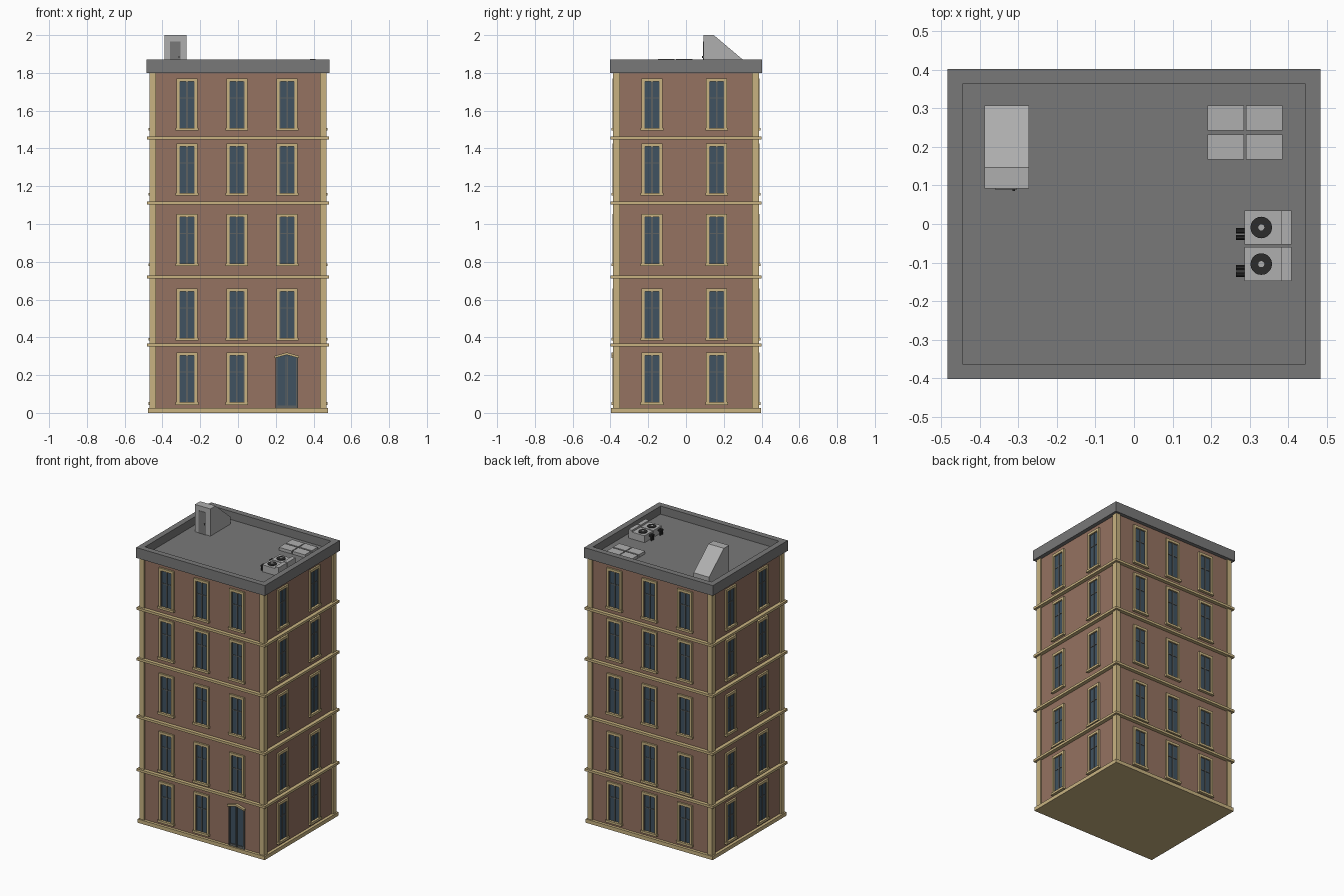
import bpy, bmesh, math
from mathutils import Matrix, Vector

if "Cube" in bpy.data.objects:
    bpy.data.objects.remove(bpy.data.objects["Cube"])


def material(name, rgb):
    m = bpy.data.materials.new(name)
    m.diffuse_color = (*rgb, 1)
    m.use_nodes = True
    m.node_tree.nodes["Principled BSDF"].inputs["Base Color"].default_value = m.diffuse_color
    return m


BRICK = material("brick", (0.30, 0.17, 0.12))
STONE = material("stone", (0.58, 0.45, 0.22))
GLASS = material("glass", (0.05, 0.085, 0.12))
BAR = material("window_bar", (0.11, 0.12, 0.12))
ROOF = material("roof_grey", (0.19, 0.19, 0.19))
METAL = material("light_grey", (0.43, 0.43, 0.43))
DARK = material("dark", (0.025, 0.025, 0.025))
ID = Matrix.Identity(4)


def box(bm, x0, x1, y0, y1, z0, z1, m=ID):
    t = Matrix.Translation(((x0 + x1) / 2, (y0 + y1) / 2, (z0 + z1) / 2))
    s = Matrix.Diagonal((x1 - x0, y1 - y0, z1 - z0, 1))
    return bmesh.ops.create_cube(bm, size=1, matrix=m @ t @ s)["verts"]


def prism(bm, pts, offset):
    """Extrude a closed outline of 3D points by an offset."""
    f = bm.faces.new([bm.verts.new(p) for p in pts])
    r = bmesh.ops.extrude_face_region(bm, geom=[f], use_keep_orig=True)
    bmesh.ops.translate(bm, vec=offset, verts=[v for v in r["geom"] if isinstance(v, bmesh.types.BMVert)])
    bmesh.ops.recalc_face_normals(bm, faces=bm.faces)


def finish(name, bm, mat):
    me = bpy.data.meshes.new(name)
    bm.to_mesh(me)
    bm.free()
    me.materials.append(mat)
    ob = bpy.data.objects.new(name, me)
    bpy.context.collection.objects.link(ob)
    return ob


WX, WY = 0.457, 0.377  # wall half sizes

# brick body
bm = bmesh.new()
box(bm, -WX, WX, -WY, WY, 0.01, 1.81)
finish("brick_walls", bm, BRICK)

# corner posts
bm = bmesh.new()
for sx in (-1, 1):
    for sy in (-1, 1):
        xs, ys = sorted((sx * 0.434, sx * 0.468)), sorted((sy * 0.35, sy * 0.387))
        box(bm, *xs, *ys, 0.01, 1.81)
finish("corner_posts", bm, STONE)

# base plinth and floor bands
bm = bmesh.new()
box(bm, -0.477, 0.477, -0.396, 0.396, 0, 0.025)
for z in (0.36, 0.72, 1.112, 1.456):
    box(bm, -0.482, 0.482, -0.401, 0.401, z - 0.008, z + 0.008)
finish("base_and_bands", bm, STONE)

# roof with parapet
bm = bmesh.new()
box(bm, -0.484, 0.484, -0.402, 0.402, 1.80, 1.87)
bm.normal_update()
top = max(bm.faces, key=lambda f: f.calc_center_median().z)
bmesh.ops.inset_region(bm, faces=[top], thickness=0.055)
r = bmesh.ops.extrude_discrete_faces(bm, faces=[top])
bmesh.ops.translate(bm, vec=(0, 0, -0.055), verts=r["faces"][0].verts[:])
bmesh.ops.recalc_face_normals(bm, faces=bm.faces)
finish("roof_parapet", bm, ROOF)

# windows on all four sides: local frame has the wall at y = 0, outward is -y
frames, panes, bars = bmesh.new(), bmesh.new(), bmesh.new()


def window(m, x, z0):
    z1 = z0 + 0.277
    for s in (-1, 1):
        xs = sorted((x + s * 0.040, x + s * 0.055))
        box(frames, *xs, -0.012, 0.002, z0 + 0.01, z1, m)
    box(frames, x - 0.04, x + 0.04, -0.012, 0.002, z1 - 0.017, z1, m)
    box(frames, x - 0.06, x + 0.06, -0.018, 0.002, z0, z0 + 0.015, m)
    box(panes, x - 0.041, x + 0.041, -0.002, 0.002, z0 + 0.012, z1 - 0.014, m)
    for dx, w in ((-0.038, 0.002), (0, 0.004), (0.038, 0.002)):
        box(bars, x + dx - w, x + dx + w, -0.006, 0, z0 + 0.014, z1 - 0.016, m)
    box(bars, x - 0.04, x + 0.04, -0.005, 0, z0 + 0.170, z0 + 0.176, m)


for k in range(4):
    m = Matrix.Rotation(k * math.pi / 2, 4, "Z") @ Matrix.Translation((0, -(WX if k % 2 else WY), 0))
    for x in ((-0.18, 0.162) if k % 2 else (-0.27, -0.006, 0.26)):
        for z in (0.043, 0.382, 0.777, 1.150, 1.494):
            if not (k == 0 and x == 0.26 and z < 0.1):
                window(m, x, z)
finish("window_frames", frames, STONE)
finish("window_panes", panes, GLASS)
finish("window_bars", bars, BAR)

# entrance door with peaked top
DX = 0.258
bm = bmesh.new()
prism(bm, [(DX + a, -WY + 0.001, z) for a, z in
           ((-0.057, 0.025), (0.057, 0.025), (0.057, 0.292), (0, 0.309), (-0.057, 0.292))], Vector((0, -0.004, 0)))
finish("door_panel", bm, GLASS)
bm = bmesh.new()
for a, b in ((-0.06, -0.05), (-0.006, -0.001), (0.001, 0.006), (0.05, 0.06)):
    box(bm, DX + a, DX + b, -WY - 0.010, -WY, 0.025, 0.298)
box(bm, DX - 0.055, DX + 0.055, -WY - 0.008, -WY, 0.025, 0.04)
finish("door_frame", bm, BAR)
bm = bmesh.new()
prism(bm, [(DX + a, -WY, z) for a, z in
           ((-0.064, 0.29), (0, 0.307), (0.064, 0.29), (0.064, 0.302), (0, 0.32), (-0.064, 0.302))],
      Vector((0, -0.018, 0)))
finish("door_hood", bm, STONE)

# roof stair house
FLOOR = 1.815
bm = bmesh.new()
prism(bm, [(-0.388, y, z) for y, z in
           ((0.092, FLOOR), (0.092, 2.0), (0.147, 2.0), (0.307, 1.865), (0.307, FLOOR))], Vector((0.116, 0, 0)))
finish("stair_house", bm, METAL)
bm = bmesh.new()
box(bm, -0.36, -0.304, 0.089, 0.1, FLOOR, 1.967)
finish("stair_house_door", bm, ROOF)
bm = bmesh.new()
box(bm, -0.315, -0.309, 0.085, 0.09, 1.88, 1.89)
finish("stair_house_handle", bm, DARK)

# skylight panels
bm = bmesh.new()
for x in (0.191, 0.291):
    for y in (0.167, 0.242):
        box(bm, x, x + 0.094, y, y + 0.065, FLOOR - 0.002, 1.835)
finish("skylights", bm, METAL)

# two cooling units with fans and pipes
units, fans, hubs, pipes = (bmesh.new() for _ in range(4))


def disc(bm, x, y, z, r, h, rot=ID, n=20):
    bmesh.ops.create_cone(bm, cap_ends=True, segments=n, radius1=r, radius2=r, depth=h,
                          matrix=Matrix.Translation((x, y, z)) @ rot)


for y in (-0.009, -0.104):
    box(units, 0.287, 0.381, y - 0.044, y + 0.044, FLOOR - 0.002, 1.862)
    box(units, 0.381, 0.409, y - 0.044, y + 0.044, FLOOR - 0.002, 1.874)
    disc(fans, 0.33, y, 1.863, 0.028, 0.006)
    disc(hubs, 0.33, y, 1.864, 0.008, 0.008, n=12)
    for dy in (-0.009, -0.026):
        disc(pipes, 0.277, y + dy, 1.845, 0.007, 0.024, Matrix.Rotation(math.pi / 2, 4, "Y"), 10)
        disc(pipes, 0.272, y + dy, 1.83, 0.007, 0.034, n=10)
finish("cooling_units", units, METAL)
finish("cooling_fans", fans, DARK)
finish("fan_hubs", hubs, METAL)
finish("cooling_pipes", pipes, DARK)
